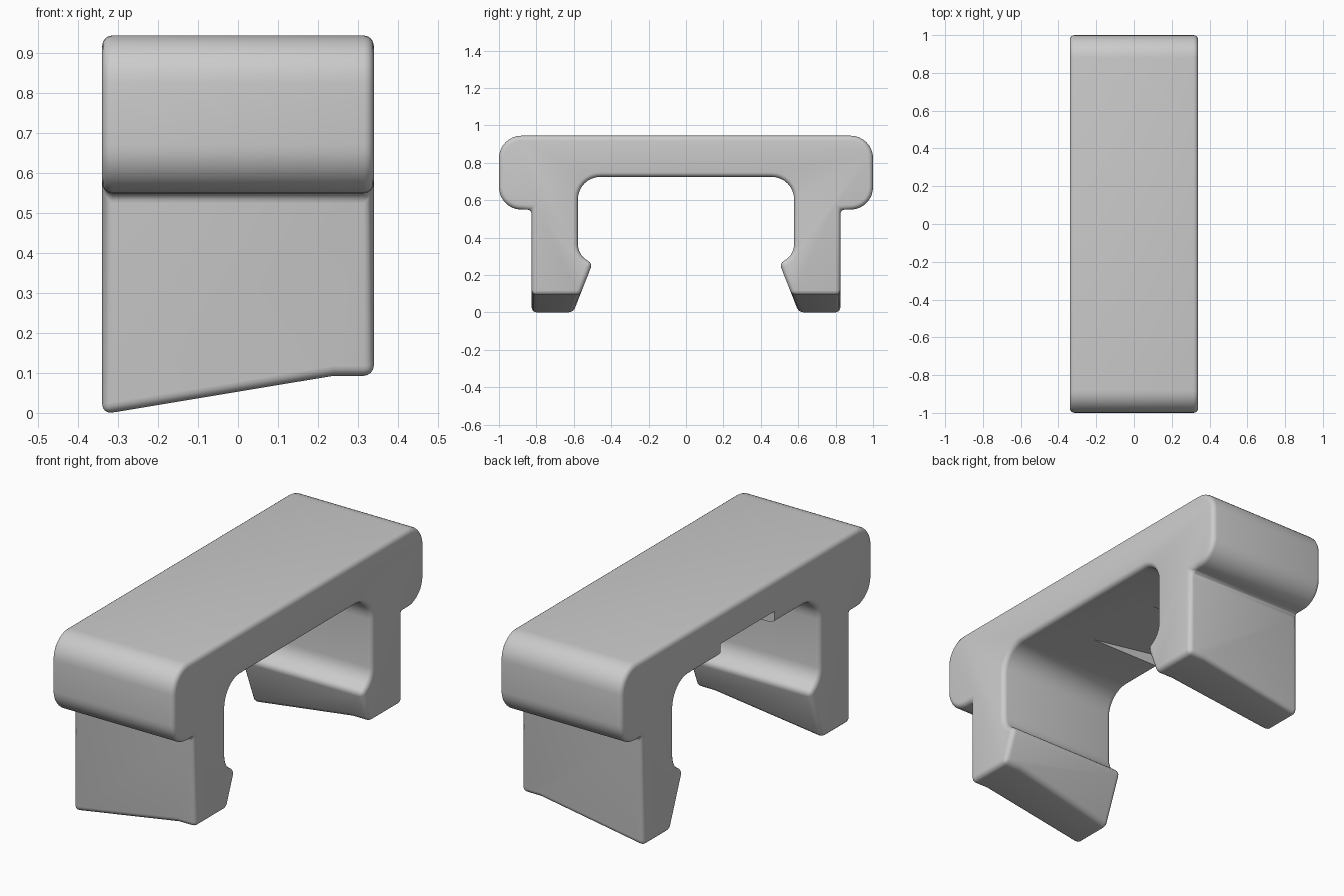
import bpy, bmesh, math

if "Cube" in bpy.data.objects:
    bpy.data.objects.remove(bpy.data.objects["Cube"])

HALF = 0.34     # half width along x

grey = bpy.data.materials.new("plain grey")
grey.use_nodes = True
colour = (0.6, 0.6, 0.6, 1)
grey.diffuse_color = colour
grey.node_tree.nodes["Principled BSDF"].inputs["Base Color"].default_value = colour


def arc(cy, cz, r, start, end, steps=8):
    """Points of an arc in the y-z plane, angles in degrees."""
    angles = [math.radians(start + (end - start) * i / steps) for i in range(steps + 1)]
    return [(cy + r * math.cos(a), cz + r * math.sin(a)) for a in angles]


def prism(name, points, place, depth):
    """Extrude a flat outline along the direction given by depth."""
    bm = bmesh.new()
    face = bm.faces.new([bm.verts.new(place(p)) for p in points])
    new = bmesh.ops.extrude_face_region(bm, geom=[face])["geom"]
    bmesh.ops.translate(bm, vec=depth, verts=[v for v in new if isinstance(v, bmesh.types.BMVert)])
    bmesh.ops.recalc_face_normals(bm, faces=bm.faces)
    mesh = bpy.data.meshes.new(name)
    bm.to_mesh(mesh)
    bm.free()
    mesh.materials.append(grey)
    obj = bpy.data.objects.new(name, mesh)
    bpy.context.collection.objects.link(obj)
    return obj


def cut(target, cutter):
    cutter.hide_render = True
    cutter.hide_set(True)
    cutter.display_type = 'WIRE'
    mod = target.modifiers.new(cutter.name, 'BOOLEAN')
    mod.operation = 'DIFFERENCE'
    mod.solver = 'EXACT'
    mod.object = cutter


# Half outline, from the top middle round the shoulder, down the leg and back under the bridge
half = arc(0.88, 0.825, 0.12, 90, 0)
half += arc(0.88, 0.67, 0.12, 0, -90)
half += [(0.825, 0.55), (0.825, -0.1), (0.563, -0.1), (0.5, 0.262)]
half[-2] = (0.642, -0.1)
half += arc(0.478, 0.365, 0.1, -62, 0, 6)
half += arc(0.458, 0.605, 0.12, 0, 90)
outline = half + [(-y, z) for y, z in reversed(half)]
clip = prism("bridge_clip", outline, lambda p: (-HALF, *p), (2 * HALF, 0, 0))

# Sloping underside of both feet
foot = [(-0.5, -0.03), (0.24, 0.093), (0.5, 0.093), (0.5, -0.3), (-0.5, -0.3)]
cut(clip, prism("foot_cutter", foot, lambda p: (p[0], -1.2, p[1]), (0, 2.4, 0)))

# Small rounding on the sharp edges
bevel = clip.modifiers.new("edge_rounding", 'BEVEL')
bevel.width = 0.025
bevel.segments = 4
bevel.limit_method = 'ANGLE'
bevel.angle_limit = math.radians(35)
bevel.use_clamp_overlap = False

# Shallow ramped recess under the bridge, open on one side
ramp = [(0.07, 0.725), (-0.4, 0.795), (-0.4, 0.6), (0.07, 0.6)]
cut(clip, prism("recess_cutter", ramp, lambda p: (p[0], -0.22, p[1]), (0, 0.43, 0)))

# Smooth shading with crisp edges
bpy.ops.object.select_all(action='DESELECT')
clip.select_set(True)
bpy.context.view_layer.objects.active = clip
for mod in list(clip.modifiers):
    bpy.ops.object.modifier_apply(modifier=mod.name)
for helper in ("foot_cutter", "recess_cutter"):
    bpy.data.objects.remove(bpy.data.objects[helper])
bpy.ops.object.shade_smooth_by_angle(angle=math.radians(30))
